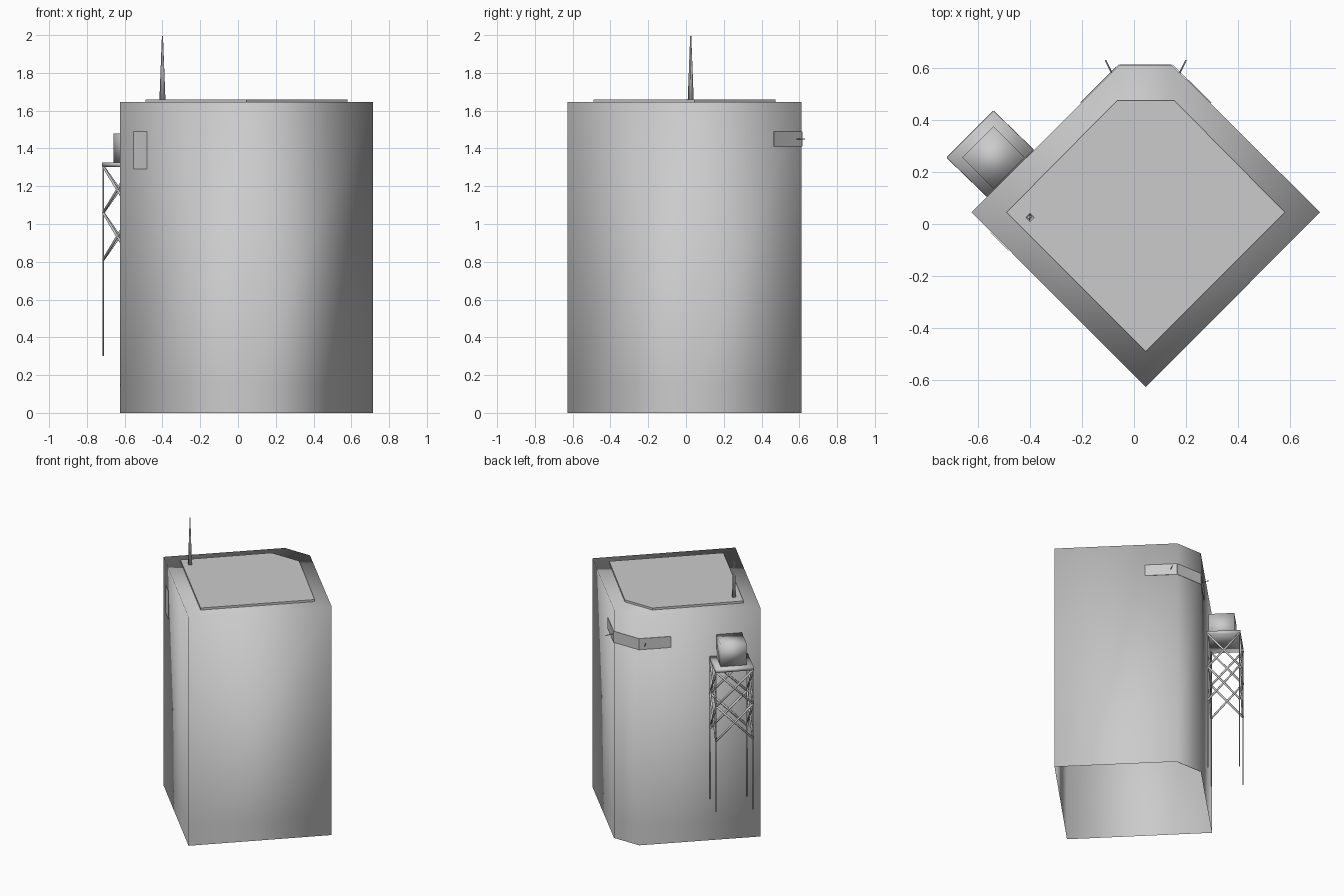
import bpy, bmesh, math
from mathutils import Vector

if "Cube" in bpy.data.objects:
    bpy.data.objects.remove(bpy.data.objects["Cube"])


def mesh_object(name, bm, smooth=True):
    bmesh.ops.recalc_face_normals(bm, faces=bm.faces)
    me = bpy.data.meshes.new(name)
    bm.to_mesh(me)
    bm.free()
    for p in me.polygons:
        p.use_smooth = smooth
    ob = bpy.data.objects.new(name, me)
    bpy.context.collection.objects.link(ob)
    return ob


def prism(name, outline, levels, caps=(True, True), smooth=True):
    """Stack one outline at several heights, optionally capped."""
    bm = bmesh.new()
    rings = [[bm.verts.new((x, y, z)) for x, y in outline] for z in levels]
    n = len(outline)
    for a, b in zip(rings, rings[1:]):
        for i in range(n):
            bm.faces.new((a[i], a[(i + 1) % n], b[(i + 1) % n], b[i]))
    if caps[0]:
        bm.faces.new(rings[0][::-1])
    if caps[1]:
        bm.faces.new(rings[-1])
    return mesh_object(name, bm, smooth)


def strut(name, a, b, radius, sides=4):
    a, b = Vector(a), Vector(b)
    bm = bmesh.new()
    bmesh.ops.create_cone(bm, cap_ends=True, segments=sides, radius1=radius,
                          radius2=radius, depth=(b - a).length)
    ob = mesh_object(name, bm)
    ob.location = (a + b) / 2
    ob.rotation_mode = 'QUATERNION'
    ob.rotation_quaternion = (b - a).to_track_quat('Z', 'Y')
    return ob


def wall_panel(name, p, q, z0, z1, t):
    """Thin slab on a wall from p to q, standing out to the right of p->q."""
    p, q = Vector(p), Vector(q)
    d = (q - p).normalized()
    n = Vector((d.y, -d.x))
    pts = [p - n * 0.002, p + n * t, q + n * t, q - n * 0.002]
    return prism(name, pts, (z0, z1), smooth=False)


# Building shell: diamond plan with the back corner cut off, open underneath
H = 1.645
plan = [(-0.625, 0.045), (0.045, -0.627), (0.715, 0.045), (0.145, 0.612), (-0.055, 0.612)]
prism("building_walls", plan, (0, 0.14, H), caps=(False, True))

# Slightly raised roof deck
deck = [(-0.49, 0.045), (0.045, -0.49), (0.58, 0.045), (0.155, 0.475), (-0.065, 0.475)]
prism("roof_deck", deck, (H, 1.66), caps=(False, True), smooth=False)

# Roof mast
bm = bmesh.new()
bmesh.ops.create_cone(bm, cap_ends=True, segments=4, radius1=0.016, radius2=0.003, depth=0.34)
mast = mesh_object("roof_mast", bm)
mast.location = (-0.40, 0.025, 1.825)

# Sign band wrapped round the cut corner, with two small lamp arms
path = [(0.295, 0.463), (0.145, 0.612), (-0.055, 0.612), (-0.205, 0.463)]
for i, (p, q) in enumerate(zip(path, path[1:])):
    wall_panel(f"sign_band_{i}", q, p, 1.41, 1.49, -0.004)
for s, n in ((-1, "left"), (1, "right")):
    strut(f"lamp_arm_{n}", (0.045 + s * 0.13, 0.58, 1.45), (0.045 + s * 0.155, 0.63, 1.45), 0.003)

# Corner panel below the sign and a vent on the front left wall
wall_panel("corner_panel", (0.145, 0.612), (-0.055, 0.612), 0, 1.41, -0.004)
wall_panel("wall_vent", (-0.48, -0.10), (-0.55, -0.03), 1.29, 1.49, -0.004)

# Water tank platform against the back left wall
corners = [(-0.72, 0.255), (-0.565, 0.105), (-0.385, 0.285), (-0.54, 0.435)]
prism("tank_platform", corners, (1.303, 1.325))
c, r = (-0.54, 0.255), 0.12
tank_plan = [(c[0] - r, c[1]), (c[0], c[1] - r), (c[0] + r, c[1]), (c[0], c[1] + r)]
prism("water_tank", tank_plan, (1.325, 1.48))

# Tower legs and two bays of cross bracing on each side
mid = sum((Vector(p) for p in corners), Vector((0, 0))) / 4
legs = [mid + (Vector(p) - mid) * 0.96 for p in corners]
for i, a in enumerate(legs):
    b = legs[(i + 1) % 4]
    strut(f"tower_leg_{i}", (*a, 0.30), (*a, 1.305), 0.004)
    for j, (z0, z1) in enumerate(((0.81, 1.06), (1.06, 1.305))):
        strut(f"tower_brace_{i}_{j}_up", (*a, z0), (*b, z1), 0.007, 6)
        strut(f"tower_brace_{i}_{j}_down", (*a, z1), (*b, z0), 0.007, 6)
